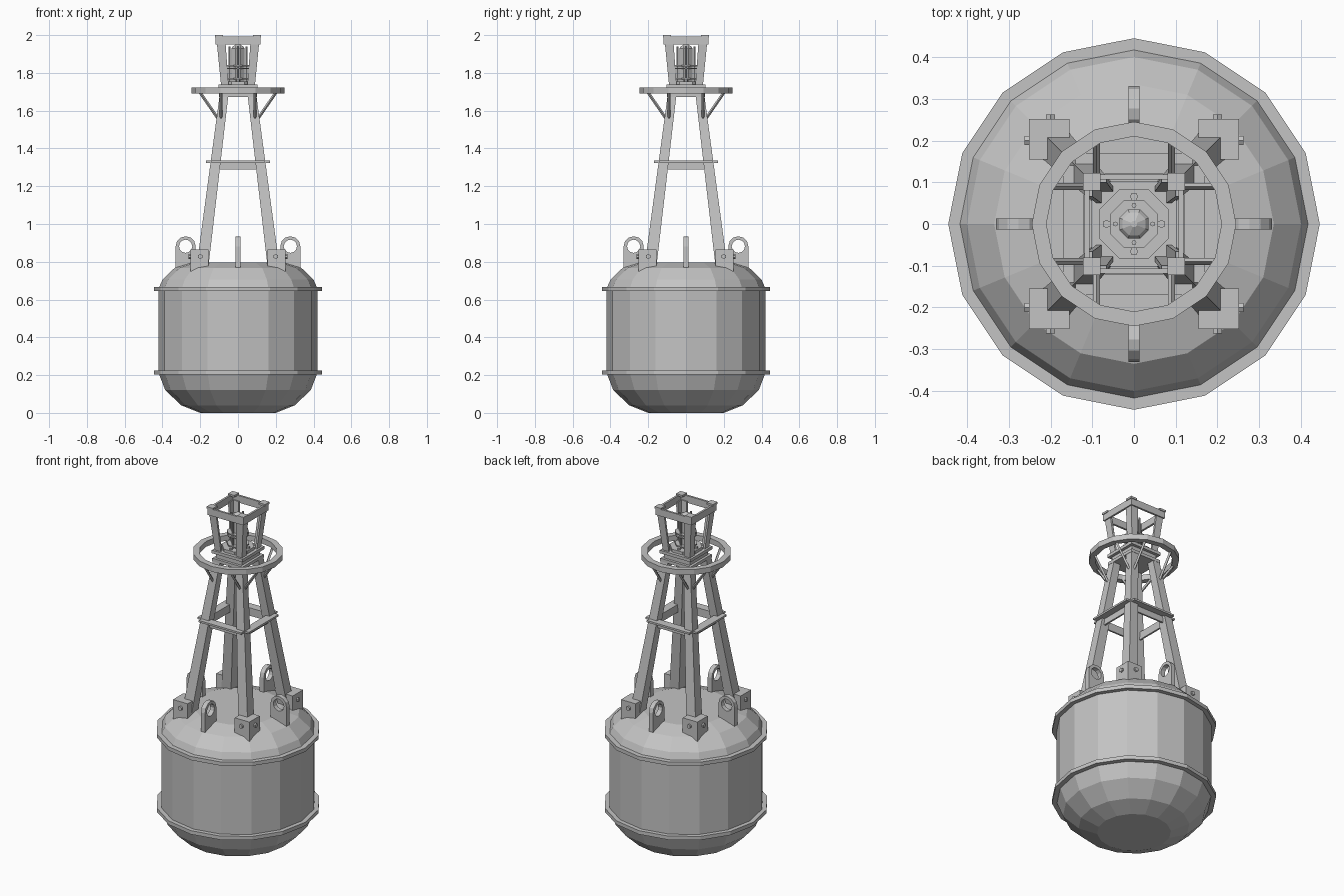
import bpy, bmesh, math
from mathutils import Vector, Matrix

old = bpy.data.objects.get("Cube")
if old:
    bpy.data.objects.remove(old, do_unlink=True)

grey = bpy.data.materials.new("painted_grey")
grey.use_nodes = True
colour = (0.55, 0.55, 0.55, 1)
grey.diffuse_color = colour
grey.node_tree.nodes["Principled BSDF"].inputs["Base Color"].default_value = colour


def finish(name, bm):
    bmesh.ops.recalc_face_normals(bm, faces=bm.faces)
    mesh = bpy.data.meshes.new(name)
    bm.to_mesh(mesh)
    bm.free()
    mesh.materials.append(grey)
    obj = bpy.data.objects.new(name, mesh)
    bpy.context.collection.objects.link(obj)
    return obj


def lathe(name, profile, sides, closed=False, centre=(0, 0), turn=0):
    """Revolve (radius, z) points; a closed profile makes a ring."""
    bm = bmesh.new()
    rings = []
    for r, z in profile:
        ring = []
        for i in range(sides):
            a = math.tau * i / sides + turn
            ring.append(bm.verts.new((centre[0] + r * math.cos(a), centre[1] + r * math.sin(a), z)))
        rings.append(ring)
    pairs = list(zip(rings, rings[1:]))
    if closed:
        pairs.append((rings[-1], rings[0]))
    else:
        bm.faces.new(rings[0])
        bm.faces.new(rings[-1])
    for low, high in pairs:
        for i in range(sides):
            j = (i + 1) % sides
            bm.faces.new((low[i], low[j], high[j], high[i]))
    return finish(name, bm)


def ring(name, inner, outer, z0, z1, sides, turn=0):
    return lathe(name, [(inner, z0), (outer, z0), (outer, z1), (inner, z1)], sides, True, turn=turn)


def loft(name, bottom, top):
    """Bridge two matching outlines of 3D points and cap both ends."""
    bm = bmesh.new()
    a = [bm.verts.new(p) for p in bottom]
    b = [bm.verts.new(p) for p in top]
    bm.faces.new(a)
    bm.faces.new(b)
    for i in range(len(a)):
        j = (i + 1) % len(a)
        bm.faces.new((a[i], a[j], b[j], b[i]))
    return finish(name, bm)


def square(inner, outer, z):
    return [(inner, inner, z), (outer, inner, z), (outer, outer, z), (inner, outer, z)]


def angle_iron(inner, outer, wall, z):
    """L outline with its corner pointing outward."""
    w = outer - wall
    flat = [(inner, w), (w, w), (w, inner), (outer, inner), (outer, outer), (inner, outer)]
    return [(x, y, z) for x, y in flat]


def box(name, lo, hi):
    (x0, y0, z0), (x1, y1, z1) = lo, hi
    rect = [(x0, y0), (x1, y0), (x1, y1), (x0, y1)]
    return loft(name, [(x, y, z0) for x, y in rect], [(x, y, z1) for x, y in rect])


def rod(name, start, end, radius, sides=6):
    start, end = Vector(start), Vector(end)
    axis = end - start
    bm = bmesh.new()
    place = Matrix.Translation((start + end) / 2) @ axis.to_track_quat("Z", "Y").to_matrix().to_4x4()
    bmesh.ops.create_cone(bm, cap_ends=True, segments=sides, radius1=radius, radius2=radius,
                          depth=axis.length, matrix=place)
    return finish(name, bm)


def four_fold(obj):
    """Repeat a part at every quarter turn round the centre."""
    for i in range(1, 4):
        twin = bpy.data.objects.new(obj.name, obj.data)
        twin.rotation_euler.z = i * math.pi / 2
        bpy.context.collection.objects.link(twin)


# Float body with rounded ends and two flanges
lathe("float_body", [(0.2, 0), (0.3, 0.04), (0.385, 0.12), (0.42, 0.21), (0.42, 0.66),
                     (0.4, 0.705), (0.335, 0.768), (0.24, 0.797)], 16)
for name, z in (("lower_flange", 0.203), ("upper_flange", 0.645)):
    ring(name, 0.4, 0.445, z, z + 0.022, 16)

# Lifting lugs: a rounded plate with an eye
bm = bmesh.new()
cx, cz, half = 0.277, 0.882, 0.0135
outline = []
eye = []
steps = 12
for i in range(steps):
    a = math.tau * i / steps
    c, s = math.cos(a), math.sin(a)
    eye.append((cx + 0.035 * c, cz + 0.035 * s))
    outline.append((cx + 0.053 * (c if s > -0.1 else math.copysign(min(1, abs(c) * 1.8), c) if abs(c) > 0.1 else 0),
                    cz + 0.053 * s if s > -0.1 else 0.75))
layers = []
for y in (-half, half):
    layers.append([[bm.verts.new((x, y, z)) for x, z in loop] for loop in (outline, eye)])
(o0, e0), (o1, e1) = layers
for i in range(steps):
    j = (i + 1) % steps
    for quad in ((o0[i], o0[j], e0[j], e0[i]), (o1[i], o1[j], e1[j], e1[i]),
                 (o0[i], o0[j], o1[j], o1[i]), (e0[i], e0[j], e1[j], e1[i])):
        bm.faces.new(quad)
bmesh.ops.remove_doubles(bm, verts=bm.verts, dist=0.0001)
four_fold(finish("lifting_lug", bm))

# Tower legs and their bolted feet
four_fold(loft("tower_leg", square(0.157, 0.22, 0.77), square(0.05, 0.096, 1.69)))
four_fold(box("leg_foot", (0.155, 0.155, 0.735), (0.252, 0.252, 0.865)))
four_fold(rod("foot_bolt", (0.2, 0.25, 0.828), (0.2, 0.262, 0.828), 0.013))
four_fold(rod("foot_bolt", (0.25, 0.2, 0.828), (0.262, 0.2, 0.828), 0.013))

# Cross braces of angle section
four_fold(box("brace_web", (-0.115, -0.13, 1.288), (0.115, -0.12, 1.33)))
four_fold(box("brace_flange", (-0.14, -0.17, 1.324), (0.14, -0.12, 1.335)))

# Guard ring and its struts
ring("guard_ring", 0.21, 0.245, 1.69, 1.722, 16)
for side in (-0.09, 0.09):
    four_fold(rod("ring_strut", (side, -0.1, 1.55), (side, -0.2, 1.695), 0.008, 4))

# Stepped lantern platform
box("platform_base", (-0.1, -0.1, 1.672), (0.1, 0.1, 1.69))
box("platform_core", (-0.085, -0.085, 1.69), (0.085, 0.085, 1.72))
box("platform_top", (-0.102, -0.102, 1.72), (0.102, 0.102, 1.738))

# Lantern cage: flared angle posts under a square frame
four_fold(loft("cage_post", angle_iron(0.05, 0.09, 0.012, 1.738), angle_iron(0.066, 0.112, 0.012, 1.96)))
four_fold(box("cage_rail", (-0.118, -0.118, 1.95), (0.118, -0.106, 1.992)))
four_fold(box("cage_corner", (0.08, 0.08, 1.988), (0.122, 0.122, 2.0)))

# Lantern: base, column, collars, tie rods and cap
turn = math.pi / 8
lathe("lantern_base", [(0.09, 1.738), (0.09, 1.755)], 8, turn=turn)
lathe("lantern_column", [(0.038, 1.755), (0.038, 1.93), (0.03, 1.94), (0.008, 1.952)], 8, turn=turn)
for z in (1.765, 1.82, 1.835):
    lathe("lantern_collar", [(0.062, z), (0.062, z + 0.007)], 8, turn=turn)
four_fold(rod("lantern_bolt", (0.066, 0, 1.75), (0.066, 0, 1.765), 0.01))
four_fold(rod("tie_rod", (0.045, 0, 1.755), (0.045, 0, 1.94), 0.006))
